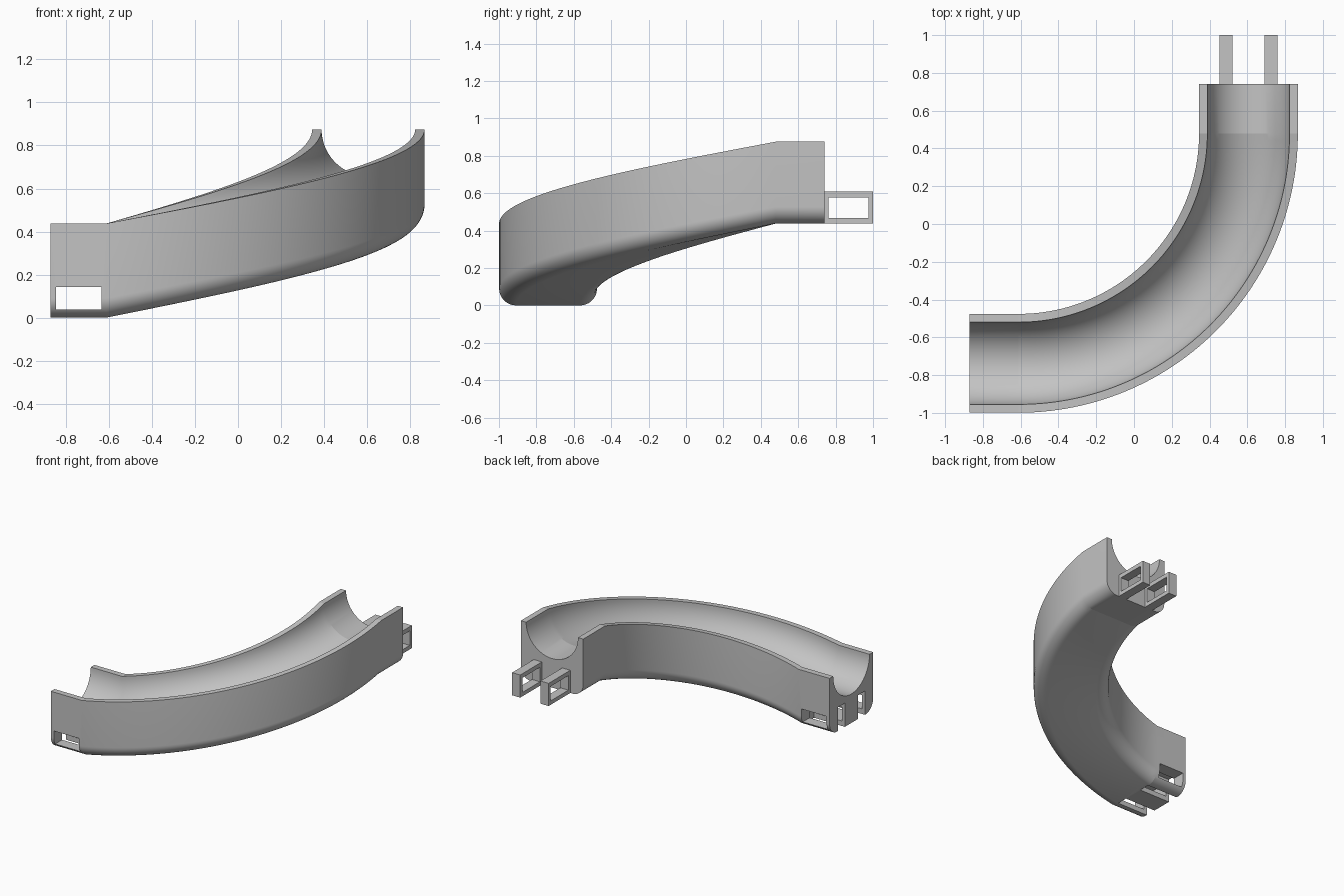
import bpy, bmesh
from math import pi, sin, cos, radians
from mathutils import Vector

cube = bpy.data.objects.get("Cube")
if cube:
    bpy.data.objects.remove(cube, do_unlink=True)

grey = bpy.data.materials.new("light grey plastic")
grey.use_nodes = True
colour = (0.55, 0.55, 0.55, 1)
grey.diffuse_color = colour
grey.node_tree.nodes["Principled BSDF"].inputs["Base Color"].default_value = colour

HALF, HEIGHT, GROOVE, FILLET = 0.2615, 0.4375, 0.2175, 0.09
RADIUS, STRAIGHT = 1.2175, 0.26
CENTRE = Vector((-0.6115, 0.48, 0))


def make_object(name, bm):
    bmesh.ops.recalc_face_normals(bm, faces=bm.faces)
    mesh = bpy.data.meshes.new(name)
    bm.to_mesh(mesh)
    bm.free()
    mesh.materials.append(grey)
    obj = bpy.data.objects.new(name, mesh)
    bpy.context.collection.objects.link(obj)
    return obj


def box(name, low, high):
    bm = bmesh.new()
    bmesh.ops.create_cube(bm, size=1)
    low, high = Vector(low), Vector(high)
    for v in bm.verts:
        v.co = (low + high) / 2 + v.co * (high - low)
    return make_object(name, bm)


def cut(obj, name, low, high):
    cutter = box(name, low, high)
    mod = obj.modifiers.new(name, 'BOOLEAN')
    mod.operation, mod.solver, mod.object = 'DIFFERENCE', 'EXACT', cutter
    bpy.context.view_layer.objects.active = obj
    bpy.ops.object.modifier_apply(modifier=mod.name)
    bpy.data.objects.remove(cutter, do_unlink=True)


def arc(cx, cz, r, start, end, steps):
    return [(cx + r * cos(a), cz + r * sin(a)) for a in
            (radians(start + (end - start) * i / steps) for i in range(steps + 1))]


# Cross-section: rounded lower corners and a half-round channel
profile = [(HALF, HEIGHT)] + arc(0, HEIGHT, GROOVE, 0, -180, 36) + [(-HALF, HEIGHT)]
profile += arc(FILLET - HALF, FILLET, FILLET, 180, 270, 12)
profile += arc(HALF - FILLET, FILLET, FILLET, 270, 360, 12)

# Path stations: position and outward direction, rising along a quarter turn
TURN = 56
stations = []
for i in range(TURN + 1):
    a = pi / 2 * i / TURN
    out = Vector((sin(a), -cos(a), 0))
    stations.append((CENTRE + out * RADIUS + Vector((0, 0, HEIGHT * i / TURN)), out))
stations.insert(0, (stations[0][0] - Vector((STRAIGHT, 0, 0)), stations[0][1]))
stations.append((stations[-1][0] + Vector((0, STRAIGHT, 0)), stations[-1][1]))

# Swept channel body
bm = bmesh.new()
rings = [[bm.verts.new(p + out * u + Vector((0, 0, z))) for u, z in profile]
         for p, out in stations]
n = len(profile)
for r0, r1 in zip(rings, rings[1:]):
    for j in range(n):
        k = (j + 1) % n
        bm.faces.new((r0[j], r0[k], r1[k], r1[j]))
bm.faces.new(rings[0])
bm.faces.new(rings[-1])
track = make_object("curved_channel", bm)

# Sockets in the lower end, crossed by a latch window
start_x, mid_y = -0.8715, CENTRE.y - RADIUS
for side in (-1, 1):
    y = mid_y + side * 0.12
    cut(track, "socket_cutter", (start_x - 0.1, y - 0.042, -0.1), (CENTRE.x, y + 0.042, 0.18))
cut(track, "window_cutter", (start_x + 0.025, -1.2, 0.038), (-0.635, -0.3, 0.143))

# Pair of latch prongs on the raised end
end_y, mid_x = CENTRE.y + STRAIGHT, CENTRE.x + RADIUS
for name, side in (("right_prong", -1), ("left_prong", 1)):
    x = mid_x + side * 0.119
    prong = box(name, (x - 0.034, end_y, HEIGHT), (x + 0.034, 1.0, HEIGHT + 0.172))
    cut(prong, "prong_cutter", (x - 0.1, end_y + 0.023, HEIGHT + 0.03),
        (x + 0.1, 0.975, HEIGHT + 0.14))

# Smooth the curved walls while keeping edges and ramp ends crisp
bpy.ops.object.select_all(action='DESELECT')
track.select_set(True)
bpy.context.view_layer.objects.active = track
bpy.ops.object.shade_smooth_by_angle(angle=radians(10))
